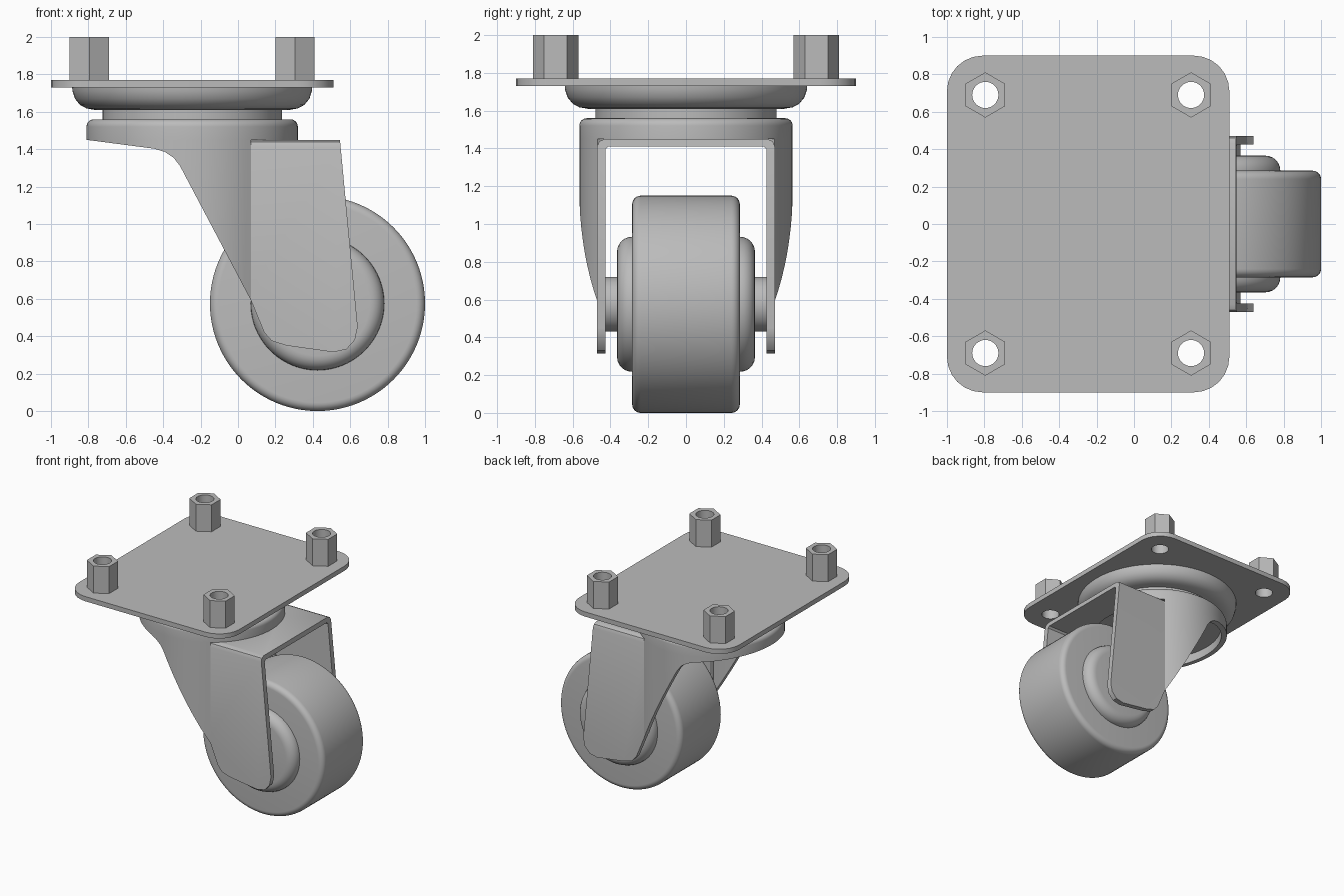
import bpy, bmesh
from math import sin, cos, pi, radians
from mathutils import Vector, Matrix

cube = bpy.data.objects.get("Cube")
if cube:
    bpy.data.objects.remove(cube, do_unlink=True)

GREY = (0.5, 0.5, 0.5, 1.0)
steel = bpy.data.materials.new("plain_grey")
steel.use_nodes = True
steel.diffuse_color = GREY
steel.node_tree.nodes["Principled BSDF"].inputs["Base Color"].default_value = GREY


def finish(name, bm):
    bmesh.ops.recalc_face_normals(bm, faces=bm.faces)
    mesh = bpy.data.meshes.new(name)
    bm.to_mesh(mesh)
    bm.free()
    mesh.materials.append(steel)
    obj = bpy.data.objects.new(name, mesh)
    bpy.context.collection.objects.link(obj)
    return obj


def select(obj):
    bpy.ops.object.select_all(action='DESELECT')
    obj.select_set(True)
    bpy.context.view_layer.objects.active = obj


def smooth(obj, angle=35):
    select(obj)
    bpy.ops.object.shade_smooth_by_angle(angle=radians(angle))


def prism(name, outline, axis, low, high):
    """Extrude a 2D outline along the x, y or z axis."""
    place = {'x': lambda a, b, t: (t, a, b),
             'y': lambda a, b, t: (a, t, b),
             'z': lambda a, b, t: (a, b, t)}[axis]
    bm = bmesh.new()
    face = bm.faces.new([bm.verts.new(place(a, b, low)) for a, b in outline])
    extruded = bmesh.ops.extrude_face_region(bm, geom=[face])["geom"]
    moved = [v for v in extruded if isinstance(v, bmesh.types.BMVert)]
    bmesh.ops.translate(bm, verts=moved, vec=Vector(place(0, 0, high - low)))
    return finish(name, bm)


def lathe(name, profile, centre, along_y=False, segments=96):
    """Revolve (radius, height) points and cap both ends."""
    bm = bmesh.new()
    rings = [[bm.verts.new((r * cos(2 * pi * i / segments), r * sin(2 * pi * i / segments), h))
              for i in range(segments)] for r, h in profile]
    for a, b in zip(rings, rings[1:]):
        for i in range(segments):
            j = (i + 1) % segments
            bm.faces.new((a[i], a[j], b[j], b[i]))
    bm.faces.new(rings[0])
    bm.faces.new(rings[-1])
    turn = Matrix.Rotation(pi / 2, 4, 'X') if along_y else Matrix()
    bm.transform(Matrix.Translation(centre) @ turn)
    return finish(name, bm)


def boolean(obj, tool, operation):
    select(obj)
    mod = obj.modifiers.new("cut", 'BOOLEAN')
    mod.operation, mod.object, mod.solver = operation, tool, 'EXACT'
    bpy.ops.object.modifier_apply(modifier=mod.name)
    bpy.data.objects.remove(tool, do_unlink=True)


def arc(cx, cy, r, start, end, steps):
    return [(cx + r * cos(radians(start + (end - start) * i / steps)),
             cy + r * sin(radians(start + (end - start) * i / steps))) for i in range(steps + 1)]


def rounded(width, half, radius, steps=6):
    """Right half of a lathe profile with rounded rims, symmetric about zero."""
    upper = arc(width - radius, half - radius, radius, 0, 90, steps)
    return [(r, -h) for r, h in reversed(upper)] + upper


# Mounting plate with rounded corners
corner = 0.19
plate_outline = []
for cx, cy, start in ((0.51 - corner, 0.9 - corner, 0), (-1 + corner, 0.9 - corner, 90),
                      (-1 + corner, -0.9 + corner, 180), (0.51 - corner, -0.9 + corner, 270)):
    plate_outline += arc(cx, cy, corner, start, start + 90, 6)
plate = prism("mounting_plate", plate_outline, 'z', 1.73, 1.77)

# Hexagonal nuts, bored through together with the plate
for x, end in ((-0.795, "back"), (0.305, "front")):
    for y, side in ((-0.69, "right"), (0.69, "left")):
        hexagon = arc(x, y, 0.121, 30, 330, 5)
        nut = prism(f"{end}_{side}_nut", hexagon, 'z', 1.77, 2.0)
        for target in (nut, plate):
            bore = lathe("bore_cutter", [(0.07, 1.6), (0.07, 2.1)], (x, y, 0), segments=32)
            boolean(target, bore, 'DIFFERENCE')
        smooth(nut)
smooth(plate, 25)

# Swivel bearing: upper race and neck
PIVOT = -0.245
lathe_parts = [
    lathe("upper_race", [(0.642, 1.735), (0.64, 1.71), (0.627, 1.67), (0.6, 1.637),
                         (0.565, 1.618), (0.52, 1.61)], (PIVOT, 0, 0)),
    lathe("swivel_neck", [(0.48, 1.55), (0.48, 1.62)], (PIVOT, 0, 0)),
    # Hollow cap at the top of the fork
    lathe("fork_cap", [(0.525, 1.56)] + arc(0.525, 1.52, 0.04, 75, 0, 5) +
          [(0.565, 1.45), (0.52, 1.45), (0.52, 1.515)], (PIVOT, 0, 0)),
]

# Side outline shared by the fork skirt and legs
side_outline = [(-0.9, 1.462), (-0.81, 1.45), (-0.45, 1.403), (-0.39, 1.385), (-0.345, 1.355),
                (-0.31, 1.31), (0.07, 0.59), (0.14, 0.42), (0.18, 0.375), (0.26, 0.35),
                (0.51, 0.315), (0.58, 0.33), (0.625, 0.38), (0.64, 0.45),
                (0.545, 1.45), (0.53, 1.6), (-0.9, 1.6)]

# Curved skirt wrapping the back of the fork
skirt = prism("fork_skirt", arc(PIVOT, 0, 0.565, 56.25, 303.75, 66) +
              arc(PIVOT, 0, 0.52, 303.75, 56.25, 66), 'z', 0.1, 1.45)
boolean(skirt, prism("side_cutter", side_outline, 'y', -1, 1), 'INTERSECT')

# Flat legs joined by a bridge
outer = [(0.47, 0.1), (0.47, 1.41), (0.459, 1.438), (0.43, 1.45)]
inner = [(0.412, 1.41), (0.426, 1.395), (0.426, 0.1)]
half = outer + inner
section = (outer + [(-y, z) for y, z in reversed(outer)] +
           [(-y, z) for y, z in reversed(inner)] + inner)
legs = prism("fork_legs", section, 'x', 0.05, 0.8)
boolean(legs, prism("side_cutter", side_outline, 'y', -1, 1), 'INTERSECT')
boolean(legs, lathe("cap_cutter", [(0.525, 0), (0.525, 1.7)], (PIVOT, 0, 0)), 'DIFFERENCE')

# Wheel, hub and axle
AXLE = (0.425, 0, 0.575)
lathe_parts += [
    lathe("wheel_tyre", rounded(0.575, 0.285, 0.045), AXLE, True),
    lathe("wheel_hub", rounded(0.357, 0.365, 0.078), AXLE, True),
    lathe("axle_spacer", [(0.145, -0.428), (0.145, 0.428)], AXLE, True, 48),
]
for part in lathe_parts + [skirt, legs]:
    smooth(part)
